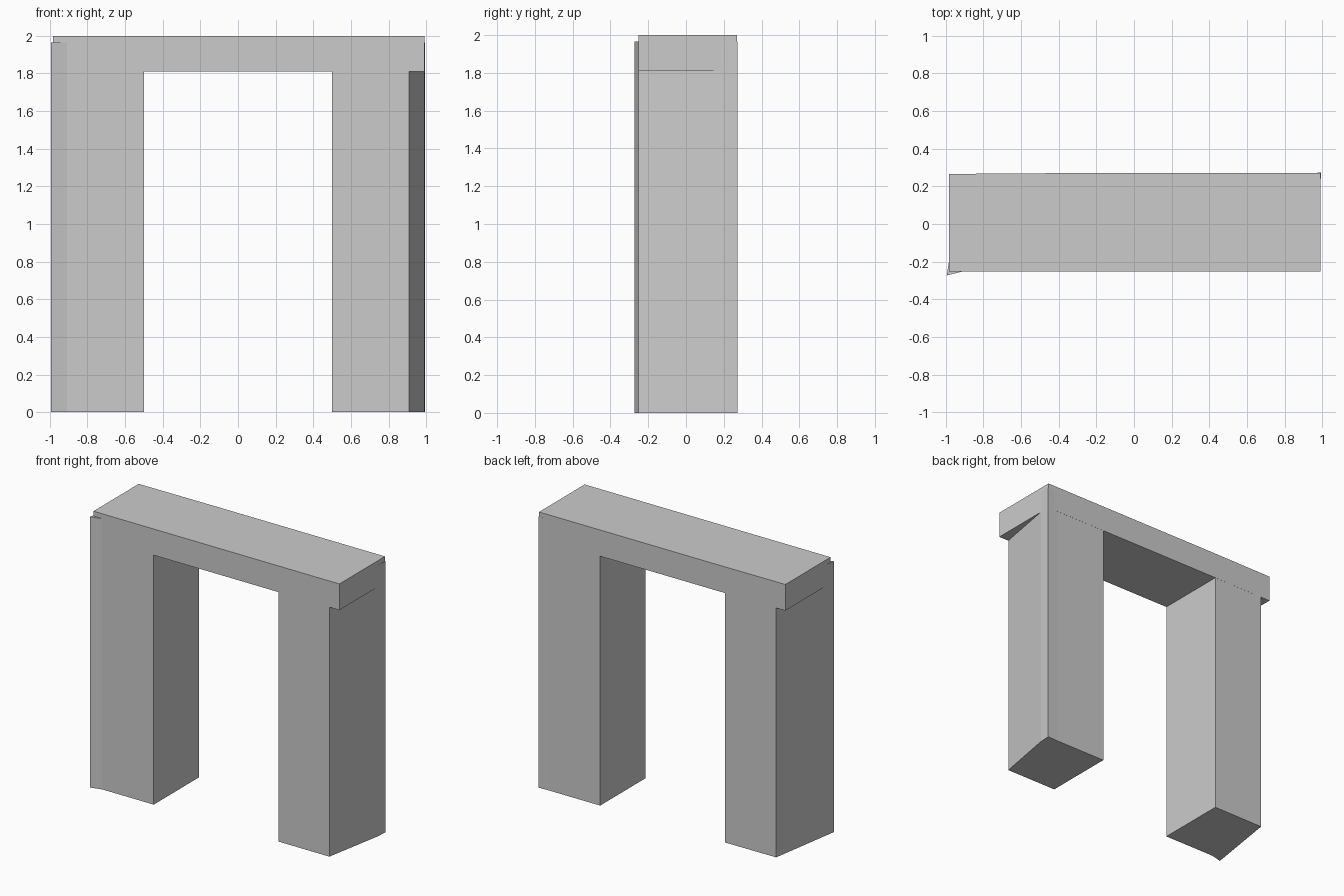
import bpy
import bmesh

cube = bpy.data.objects.get("Cube")
if cube:
    bpy.data.objects.remove(cube, do_unlink=True)

stone = bpy.data.materials.new("plain grey")
stone.use_nodes = True
GREY = (0.6, 0.6, 0.6, 1)
stone.diffuse_color = GREY
stone.node_tree.nodes["Principled BSDF"].inputs["Base Color"].default_value = GREY


def prism(name, outline, bottom, top):
    """Extrude a plan outline from bottom to top."""
    bm = bmesh.new()
    base = bm.faces.new([bm.verts.new((x, y, bottom)) for x, y in outline])
    side = bmesh.ops.extrude_face_region(bm, geom=[base])["geom"]
    verts = [v for v in side if isinstance(v, bmesh.types.BMVert)]
    bmesh.ops.translate(bm, verts=verts, vec=(0, 0, top - bottom))
    bmesh.ops.recalc_face_normals(bm, faces=bm.faces)
    mesh = bpy.data.meshes.new(name)
    bm.to_mesh(mesh)
    bm.free()
    mesh.materials.append(stone)
    obj = bpy.data.objects.new(name, mesh)
    bpy.context.collection.objects.link(obj)
    return obj


# Lintel across the top, slightly deeper toward the back left
prism("lintel", [(-0.984, -0.252), (0.99, -0.252), (0.99, 0.271),
                 (-0.43, 0.27), (-0.984, 0.266)], 1.81, 2.0)

# Legs: slanted outer side, with a small flare at one outer corner
prism("right_leg", [(-0.5, -0.252), (-0.5, 0.269), (-0.91, 0.266),
                    (-0.995, -0.273), (-0.91, -0.252)], 0, 1.965)
prism("left_leg", [(0.5, -0.252), (0.91, -0.252), (0.99, 0.19),
                   (0.994, 0.273), (0.91, 0.27), (0.5, 0.27)], 0, 1.965)
